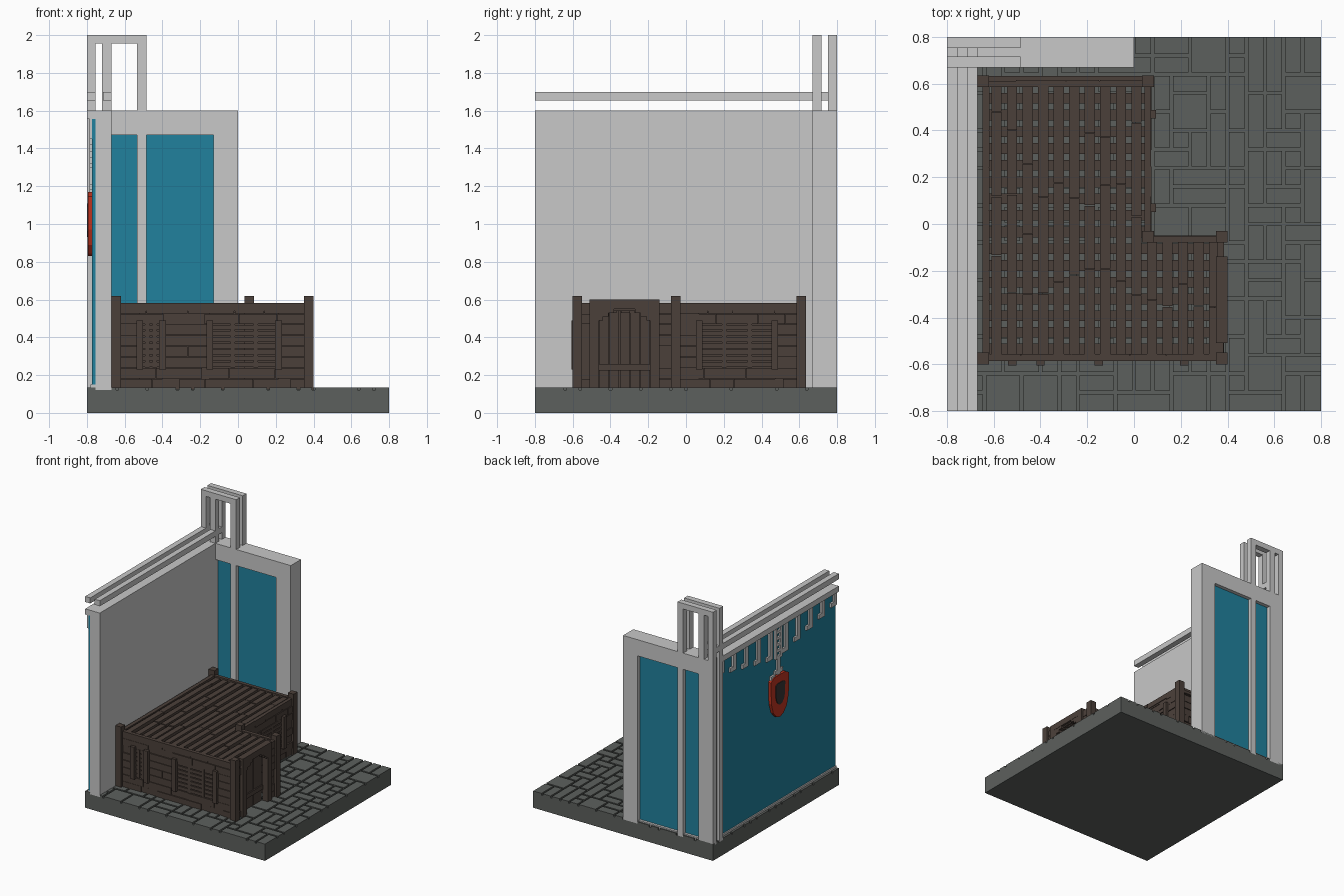
import bpy, bmesh, math, random
from mathutils import Matrix, Vector

random.seed(4)
cube = bpy.data.objects.get("Cube")
if cube:
    bpy.data.objects.remove(cube, do_unlink=True)


def material(name, rgb):
    m = bpy.data.materials.new(name)
    m.use_nodes = True
    m.diffuse_color = (*rgb, 1)
    m.node_tree.nodes["Principled BSDF"].inputs["Base Color"].default_value = (*rgb, 1)
    return m


PALE = material("pale_plaster", (0.58, 0.58, 0.58))
TEAL = material("teal_panel", (0.015, 0.22, 0.34))
STONE = material("grey_stone", (0.108, 0.117, 0.11))
WOOD = material("dark_wood", (0.071, 0.051, 0.042))
RED = material("red_shield", (0.52, 0.035, 0.015))
DARK = material("dark_emblem", (0.04, 0.035, 0.035))


def finish(name, mat, bm):
    me = bpy.data.meshes.new(name)
    bm.to_mesh(me)
    bm.free()
    me.materials.append(mat)
    ob = bpy.data.objects.new(name, me)
    bpy.context.collection.objects.link(ob)
    return ob


def boxes(name, mat, spans):
    """One object from boxes given as (x0, x1, y0, y1, z0, z1)."""
    bm = bmesh.new()
    for x0, x1, y0, y1, z0, z1 in spans:
        size = Matrix.Diagonal((x1 - x0, y1 - y0, z1 - z0, 1))
        mid = Matrix.Translation(((x0 + x1) / 2, (y0 + y1) / 2, (z0 + z1) / 2))
        bmesh.ops.create_cube(bm, size=1, matrix=mid @ size)
    return finish(name, mat, bm)


def plate(name, mat, outline, x0, x1):
    """Extrude a (y, z) outline from x0 to x1."""
    bm = bmesh.new()
    face = bm.faces.new([bm.verts.new((x0, y, z)) for y, z in outline])
    ext = bmesh.ops.extrude_face_region(bm, geom=[face])["geom"]
    for v in ext:
        if isinstance(v, bmesh.types.BMVert):
            v.co.x = x1
    bmesh.ops.recalc_face_normals(bm, faces=bm.faces)
    return finish(name, mat, bm)


# Stone base and interlocking paving
boxes("base_slab", STONE, [(-.8, .8, -.8, .8, 0, .12)])
N, CELL, GAP = 20, .08, .007
free = {(i, j) for i in range(N) for j in range(N)}
tiles = []
for j in range(N):
    for i in range(N):
        if (i, j) not in free:
            continue
        options = [(1, 2), (2, 1), (1, 2), (2, 1), (1, 1), (3, 1), (1, 3), (2, 2)]
        random.shuffle(options)
        for w, h in options + [(1, 1)]:
            block = {(i + a, j + b) for a in range(w) for b in range(h)}
            if block <= free:
                break
        free -= block
        edge = lambda k: max(-.8, min(.8, k))
        x0, y0 = -.8 + i * CELL, -.8 + j * CELL
        tiles.append((x0 + (GAP if i else 0), x0 + w * CELL - (GAP if i + w < N else 0),
                      y0 + (GAP if j else 0), y0 + h * CELL - (GAP if j + h < N else 0),
                      .11, .135))
boxes("paving_stones", STONE, tiles)

# Side wall: plaster inside, teal sheet outside, cap and floating rails
boxes("side_wall", PALE, [(-.755, -.67, -.8, .69, .12, 1.56)])
boxes("side_wall_panel", TEAL, [(-.772, -.755, -.8, .68, .15, 1.555)])
boxes("side_wall_trim", PALE, [(-.8, -.67, -.8, .67, 1.555, 1.6),
                               (-.782, -.7551, -.799, .67, .12, .15)])
boxes("top_rails", PALE, [(-.8, -.755, -.8, .8, 1.655, 1.7),
                          (-.715, -.67, -.8, .8, 1.655, 1.7)])

# Back wall frame with two tall panels
boxes("back_wall_frame", PALE, [
    (-.8, -.67, .67, .715, .12, 1.6), (-.8, -.67, .755, .8, .12, 1.6),
    (-.775, -.67, .715, .755, .12, 1.6), (-.535, -.485, .67, .8, .12, 1.47),
    (-.13, 0, .67, .8, .12, 1.47), (-.67, 0, .67, .8, 1.47, 1.6),
    (-.67, -.13, .68, .79, .12, .145)])
boxes("back_wall_panels", TEAL, [(-.67, -.535, .7, .77, .145, 1.47),
                                 (-.485, -.13, .7, .77, .145, 1.47)])

# Open tower of two matching frames
tower = []
for y0, y1 in ((.67, .717), (.753, .8)):
    for x0, x1 in ((-.8, -.755), (-.72, -.67), (-.535, -.485)):
        tower.append((x0, x1, y0, y1, 1.6, 1.955))
    tower.append((-.8, -.485, y0, y1, 1.955, 2))
boxes("tower_frames", PALE, tower)

# Hanging brackets under the side wall cap, longest in the middle
SY = -.06
brackets = []
for k in range(-5, 5):
    y = SY + (k + .5) * .155 + (.02 if k >= 0 else -.02)
    z = 1.555 - (.25 - .032 * abs(k + .5))
    brackets += [(-.787, -.77, y - .02, y + .02, z, 1.556),
                 (-.787, -.77, y + .02, y + .055, z, z + .035)]
boxes("wall_brackets", PALE, brackets)

# Ladder-like chain carrying the shield
chain = [(-.787, -.77, SY + s - .012, SY + s + .012, 1.3, 1.556) for s in (-.03, .03)]
chain += [(-.787, -.77, SY - .03, SY + .03, 1.3 + k * .05, 1.322 + k * .05) for k in range(5)]
chain += [(-.787, -.77, SY - .02, SY + .02, 1.12, 1.3),
          (-.787, -.77, SY - .05, SY + .05, 1.18, 1.21),
          (-.787, -.77, SY + .045, SY + .1, 1.13, 1.185)]
boxes("shield_chain", PALE, chain)


def shield(scale, zc):
    half = [(.07, .17), (.115, .145), (.11, -.03), (.085, -.11), (.045, -.155)]
    pts = half + [(0, -.17)] + [(-y, z) for y, z in reversed(half)]
    return [(SY + y * scale, zc + z * scale) for y, z in pts]


plate("shield", RED, shield(1, 1.0), -.771, -.795)
plate("shield_emblem", DARK, shield(.52, 1.02), -.794, -.8)

# Timber cabin: plank walls with slatted windows
LOW, TOP, ROWS = .125, .585, 8
STEP = (TOP - LOW) / ROWS


def plank_wall(name, axis, a, b, face, out, windows=()):
    """Planks from a to b along axis; face is the outer plane, out its sign."""
    spans = []

    def add(s, e, d0, d1, z0, z1):
        f, g = sorted((face + out * d0, face + out * d1))
        spans.append((s, e, f, g, z0, z1) if axis == "x" else (f, g, s, e, z0, z1))

    solid, start = [], a
    for w0, w1 in windows:
        solid.append((start, w0))
        start = w1
    solid.append((start, b))
    for r in range(ROWS):
        z0 = LOW + r * STEP
        for s, e in (solid if 2 <= r <= 5 else [(a, b)]):
            while s < e - .001:
                n = s + random.uniform(.12, .26)
                n = e if e - n < .07 else n
                add(s, n - .003, -.03, random.choice((-.008, -.003, 0)), z0, z0 + STEP - .003)
                s = n
    for s, e in solid:
        add(s, e, -.028, -.015, LOW, TOP - .006)
    z0, z1 = LOW + 2 * STEP, LOW + 6 * STEP
    for w0, w1 in windows:
        for w in (w0, w1):
            add(w - .018, w + .018, -.03, .02, z0 - .01, z1 + .02)
        for k in range(7):
            z = z0 + (k + .5) * (z1 - z0) / 7
            add(w0, w1, -.022, -.006, z - .013, z + .013)
        third = (w1 - w0) / 3
        for w in (w0 + third, w1 - third):
            add(w - .012, w + .012, -.025, -.002, z0, z1)
    boxes(name, WOOD, spans)


plank_wall("cabin_front_wall", "x", -.63, .37, -.585, -1, [(-.52, -.40), (-.15, .215)])
plank_wall("cabin_left_wall", "y", -.56, .6, -.648, -1)
plank_wall("cabin_back_wall", "x", -.63, .06, .615, 1)
plank_wall("cabin_inner_wall", "y", -.04, .6, .075, 1, [(.07, .47)])
plank_wall("cabin_wing_wall", "x", .06, .37, -.05, 1)
plank_wall("cabin_wing_end", "y", -.15, -.06, .385, 1)
plank_wall("cabin_front_end", "y", -.57, -.48, .385, 1)

# Corner posts
posts = []
for x, y in ((-.645, -.575), (.375, -.575), (.375, -.055), (.06, -.055), (.06, .61), (-.645, .61)):
    posts.append((x - .025, x + .025, y - .025, y + .025, .12, .62))
boxes("corner_posts", WOOD, posts)

# Doorway with a stepped arch and recessed door
DY = -.325
door = [(.35, .4, DY - .185, DY - .135, .12, .6), (.35, .4, DY + .135, DY + .185, .12, .6),
        (.35, .4, DY - .135, DY + .135, .55, .6)]
for k, w in enumerate((.115, .085, .055)):
    z = .49 + k * .02
    for s in (-1, 1):
        y0, y1 = sorted((DY + s * w, DY + s * .136))
        door.append((.352, .398, y0, y1, z, z + .02))
boxes("door_frame", WOOD, door)
leaf = [(.325, .345, DY + k * .054 - .025, DY + k * .054 + .025, .135, .56) for k in range(-2, 3)]
leaf += [(.32, .33, DY - .135, DY + .135, .13, .56), (.34, .355, DY - .135, DY + .135, .225, .26)]
boxes("door_leaf", WOOD, leaf)

# Lattice roof: long boards over cross battens, each stopped at the L shape
PERIOD = .0665
roof = []
for k in range(16):
    x = -.588 + k * PERIOD
    if x > .36:
        break
    y, end = -.575, (.605 if x < .06 else -.06)
    while y < end:
        n = y + random.uniform(.2, .45)
        n = end if end - n < .12 else n
        roof.append((x - .022, x + .022, y, n - .003, .55, random.choice((.57, .574, .578))))
        y = n
for k in range(17):
    y = -.535 + k * .0715
    roof.append((-.635, .06 if y > -.07 else .37, y - .023, y + .023, .53, .552))
boxes("roof_boards", WOOD, roof)

# Top plates around the roof edge
boxes("roof_edge", WOOD, [
    (-.645, .375, -.585, -.562, .54, .582), (-.645, .06, .592, .612, .54, .582),
    (-.648, -.622, -.575, .61, .54, .582), (.045, .072, -.055, .61, .54, .582),
    (.06, .375, -.07, -.052, .54, .582), (.355, .383, -.575, -.055, .54, .582)])
